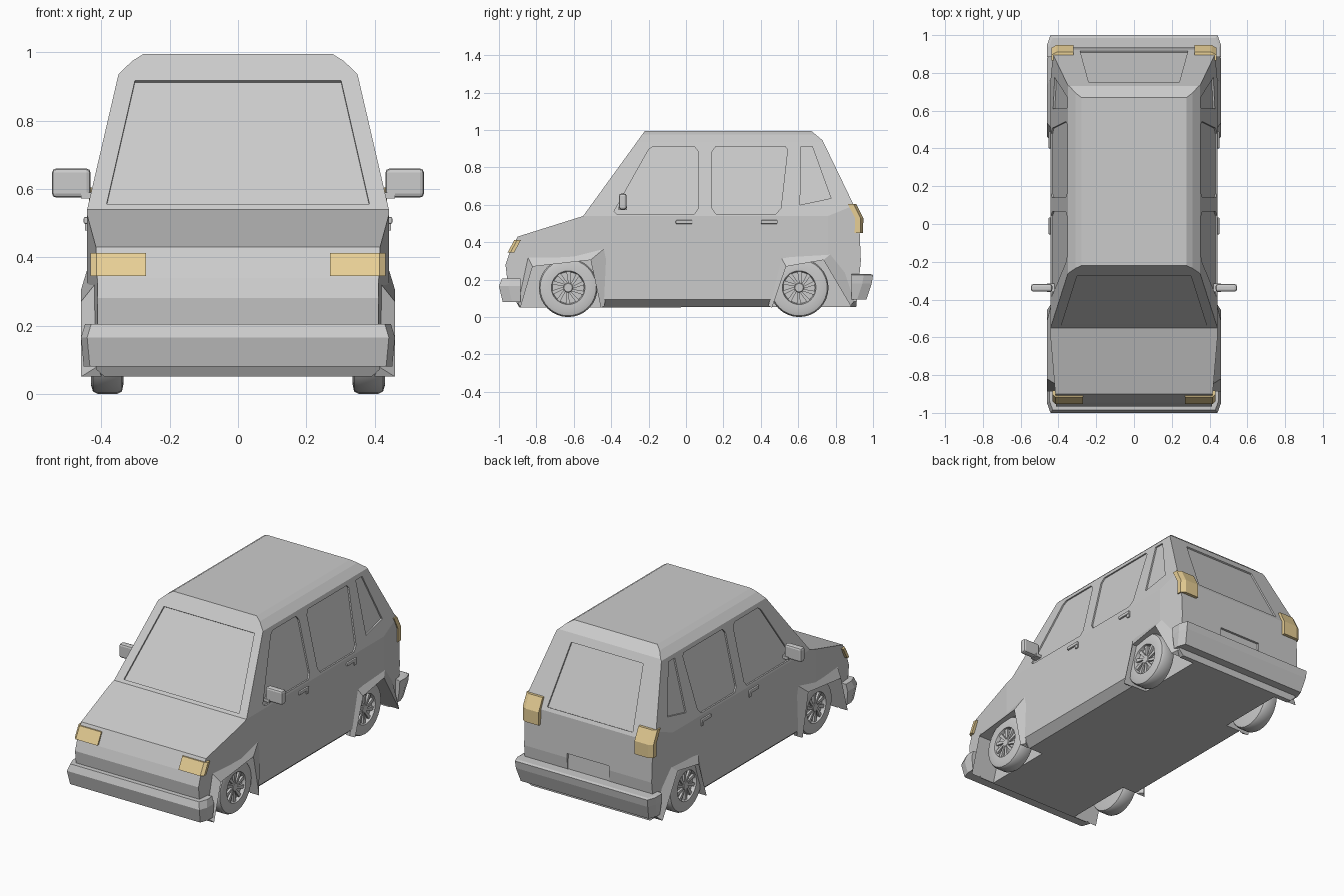
import bpy, bmesh, math
from mathutils import Vector

if "Cube" in bpy.data.objects:
    bpy.data.objects.remove(bpy.data.objects["Cube"])


def finish(name, bm, mirror=False, mat=None):
    bmesh.ops.recalc_face_normals(bm, faces=bm.faces[:])
    me = bpy.data.meshes.new(name)
    bm.to_mesh(me)
    bm.free()
    ob = bpy.data.objects.new(name, me)
    bpy.context.collection.objects.link(ob)
    if mirror:
        ob.modifiers.new("Mirror", 'MIRROR').use_clip = False
    if mat:
        me.materials.append(mat)
    return ob


def add_loft(bm, loops):
    rows = [[bm.verts.new(p) for p in lp] for lp in loops]
    n = len(rows[0])
    for a, b in zip(rows, rows[1:]):
        for i in range(n):
            j = (i + 1) % n
            bm.faces.new((a[i], a[j], b[j], b[i]))
    bm.faces.new(rows[0])
    bm.faces.new(rows[-1])


def loft(name, loops, mirror=False, mat=None):
    bm = bmesh.new()
    add_loft(bm, loops)
    return finish(name, bm, mirror, mat)


def boolean(target, cutter, op='DIFFERENCE'):
    bpy.context.view_layer.objects.active = target
    m = target.modifiers.new("Cut", 'BOOLEAN')
    m.operation, m.object, m.solver = op, cutter, 'EXACT'
    bpy.ops.object.modifier_apply(modifier=m.name)
    bpy.data.objects.remove(cutter)


def sym(half):
    return half + [(-x, v) for x, v in reversed(half)]


def side_x(z):
    return 0.442 - max(0, z - 0.54) * 0.232


# Body: side, front and plan silhouettes intersected
side = [(-.89, .05), (-.95, .15), (-.965, .28), (-.945, .34), (-.90, .43), (-.55, .54),
        (-.22, .995), (.67, .995), (.73, .945), (.925, .54), (.935, .30), (.91, .055)]
front = sym([(.38, .04), (.442, .095), (.442, .54), (.35, .937), (.31, .975), (.27, 1.0)])
plan = sym([(.412, -1.1), (.412, -.95), (.455, -.45), (.455, .62), (.425, .94), (.425, 1.1)])
body = loft("body", [[(x, y, z) for y, z in side] for x in (-.5, .5)])
boolean(body, loft("cut", [[(x, y, z) for x, z in front] for y in (-1.2, 1.2)]), 'INTERSECT')
boolean(body, loft("cut", [[(x, y, z) for x, y in plan] for z in (-.1, 1.1)]), 'INTERSECT')

# Wheel wells
front_lip = [(-.885, .05), (-.82, .27), (-.51, .305), (-.455, .05)]
rear_lip = [(.46, .05), (.535, .27), (.735, .305), (.88, .06)]
for lip in (front_lip, rear_lip):
    pts = [(lip[0][0], -.05)] + lip + [(lip[-1][0], -.05)]
    boolean(body, loft("cut", [[(x, y, z) for y, z in pts] for x in (.30, .6)], True))


# Door seams and side windows cut into the flanks
def side_cut(pts, depth, seam=0):
    bm = bmesh.new()
    face = bm.faces.new([bm.verts.new((-depth, y, z)) for y, z in pts])
    if seam:
        bmesh.ops.inset_region(bm, faces=[face], thickness=seam, use_even_offset=True)
        bmesh.ops.delete(bm, geom=[face], context='FACES_ONLY')
    ext = bmesh.ops.extrude_face_region(bm, geom=bm.faces[:], use_keep_orig=True)
    for v in ext["geom"]:
        if isinstance(v, bmesh.types.BMVert):
            v.co.x += depth + .05
    for v in bm.verts:
        v.co.x += side_x(v.co.z)
    boolean(body, finish("cut", bm, True))


front_door = [(-.42, .14), (.05, .14), (.05, .36), (.08, .54), (.085, .932), (-.22, .932), (-.42, .54)]
rear_door = [(.12, .14), (.44, .14), (.53, .54), (.57, .932), (.12, .932), (.12, .54)]
for door in (front_door, rear_door):
    side_cut(door, .012, .009)
side_cut([(-.385, .565), (-.37, .552), (.045, .552), (.065, .58), (.065, .885), (.045, .912),
          (-.175, .912), (-.20, .895)], .009)
side_cut([(.14, .58), (.16, .552), (.48, .552), (.507, .58), (.543, .895), (.53, .912),
          (.16, .912), (.14, .885)], .009)
side_cut([(.61, .60), (.775, .635), (.675, .912), (.615, .912)], .009)


# Windscreen, rear window and number plate recesses
def end_cut(corners, normal, depth):
    n = Vector(normal).normalized()
    pts = [Vector(p) for p in corners]
    boolean(body, loft("cut", [[p - n * depth for p in pts], [p + n * .03 for p in pts]]))


def quad(xb, yb, zb, xt, yt, zt):
    return [(-xb, yb, zb), (xb, yb, zb), (xt, yt, zt), (-xt, yt, zt)]


def ws(z):
    return -.55 + (z - .54) * .33 / .455


def hatch(z):
    return .925 - (z - .54) * .195 / .405


end_cut(quad(.385, ws(.556), .556, .302, ws(.918), .918), (0, -.455, .33), .009)
end_cut(quad(.285, hatch(.56), .56, .24, hatch(.90), .90), (0, .405, .195), .009)
end_cut(quad(.14, .938, .20, .14, .933, .325), (0, 1, .04), .012)

# Wheel arch flares
front_base = [(-.90, .08), (-.85, .33), (-.42, .38), (-.435, .06)]
rear_base = [(.44, .06), (.505, .325), (.825, .38), (.91, .10)]
for name, base, lip in (("front_arch", front_base, front_lip), ("rear_arch", rear_base, rear_lip)):
    loft(name, [[(.412 if abs(b[0]) > .8 else .437, *b), (.46, *l), (.40, *l)]
                for b, l in zip(base, lip)], True)


# Bumpers
def bumper(name, s, levels):
    loops = []
    for z, hx, y in levels:
        loops.append([(x, s * v, z) for x, v in sym([(hx, .885), (hx, y - .05), (hx - .018, y)])])
    loft(name, loops)


bumper("front_bumper", -1, [(.08, .452, .98), (.165, .46, 1.0), (.205, .448, .985)])
bumper("rear_bumper", 1, [(.095, .445, .965), (.18, .458, .993), (.225, .46, 1.0), (.23, .45, .985)])

# Lamps
amber = bpy.data.materials.new("lamp_amber")
amber.diffuse_color = (.80, .62, .30, 1)
amber.use_nodes = True
amber.node_tree.nodes["Principled BSDF"].inputs["Base Color"].default_value = amber.diffuse_color
loops = []
for z, yf in ((.345, -.954), (.413, -.917)):
    loops.append([(.27, yf, z), (.415, yf, z), (.432, yf + .015, z), (.432, yf + .035, z), (.27, yf + .035, z)])
loft("headlight", loops, True, amber)
loops = []
for z, yr in ((.45, .947), (.53, .948), (.605, .91)):
    loops.append([(.32, yr, z), (.41, yr, z), (.436, yr - .015, z), (.436, yr - .045, z), (.32, yr - .045, z)])
loft("tail_light", loops, True, amber)


# Mirrors and door handles
def box(name, lo, hi, bevel=0, mirror=True):
    bm = bmesh.new()
    add_loft(bm, [[(lo[0], lo[1], z), (hi[0], lo[1], z), (hi[0], hi[1], z), (lo[0], hi[1], z)]
                  for z in (lo[2], hi[2])])
    if bevel:
        bmesh.ops.bevel(bm, geom=bm.edges[:], offset=bevel, segments=2, profile=.5, affect='EDGES')
    return finish(name, bm, mirror)


box("wing_mirror", (.432, -.358, .575), (.545, -.318, .66), .012)
box("mirror_stem", (.415, -.36, .572), (.46, -.315, .59))
for name, y in (("front_handle", -.055), ("rear_handle", .40)):
    box(name, (.435, y, .498), (.452, y + .09, .518), .004)
    box(name + "_end", (.435, y + .07, .478), (.449, y + .09, .505))


# Wheels: turned tyre and rim with swept spokes
def ring(r, x, cy, cz, n=32):
    return [(x, cy + r * math.cos(2 * math.pi * i / n), cz + r * math.sin(2 * math.pi * i / n))
            for i in range(n)]


profile = [(.022, .424), (.026, .420), (.026, .408), (.084, .408), (.090, .43), (.13, .431),
           (.150, .425), (.157, .412), (.157, .354), (.150, .340), (.13, .336)]
for name, cy in (("front_wheel", -.63), ("rear_wheel", .605)):
    cz = .157
    bm = bmesh.new()
    add_loft(bm, [ring(r, x, cy, cz) for r, x in profile])
    for k in range(10):
        a = k * math.tau / 10
        loops = []
        for r, turn, w in ((.02, 0, .006), (.088, .3, .011)):
            d = Vector((0, math.cos(a + turn), math.sin(a + turn)))
            t = Vector((0, -d.z, d.y)) * w
            c = Vector((0, cy, cz)) + d * r
            X0, X1 = Vector((.404, 0, 0)), Vector((.421, 0, 0))
            loops.append([c - t + X0, c + t + X0, c + t + X1, c - t + X1])
        add_loft(bm, loops)
    ob = finish(name, bm, True)
    bpy.ops.object.select_all(action='DESELECT')
    ob.select_set(True)
    bpy.context.view_layer.objects.active = ob
    bpy.ops.object.shade_smooth_by_angle(angle=math.radians(30))
